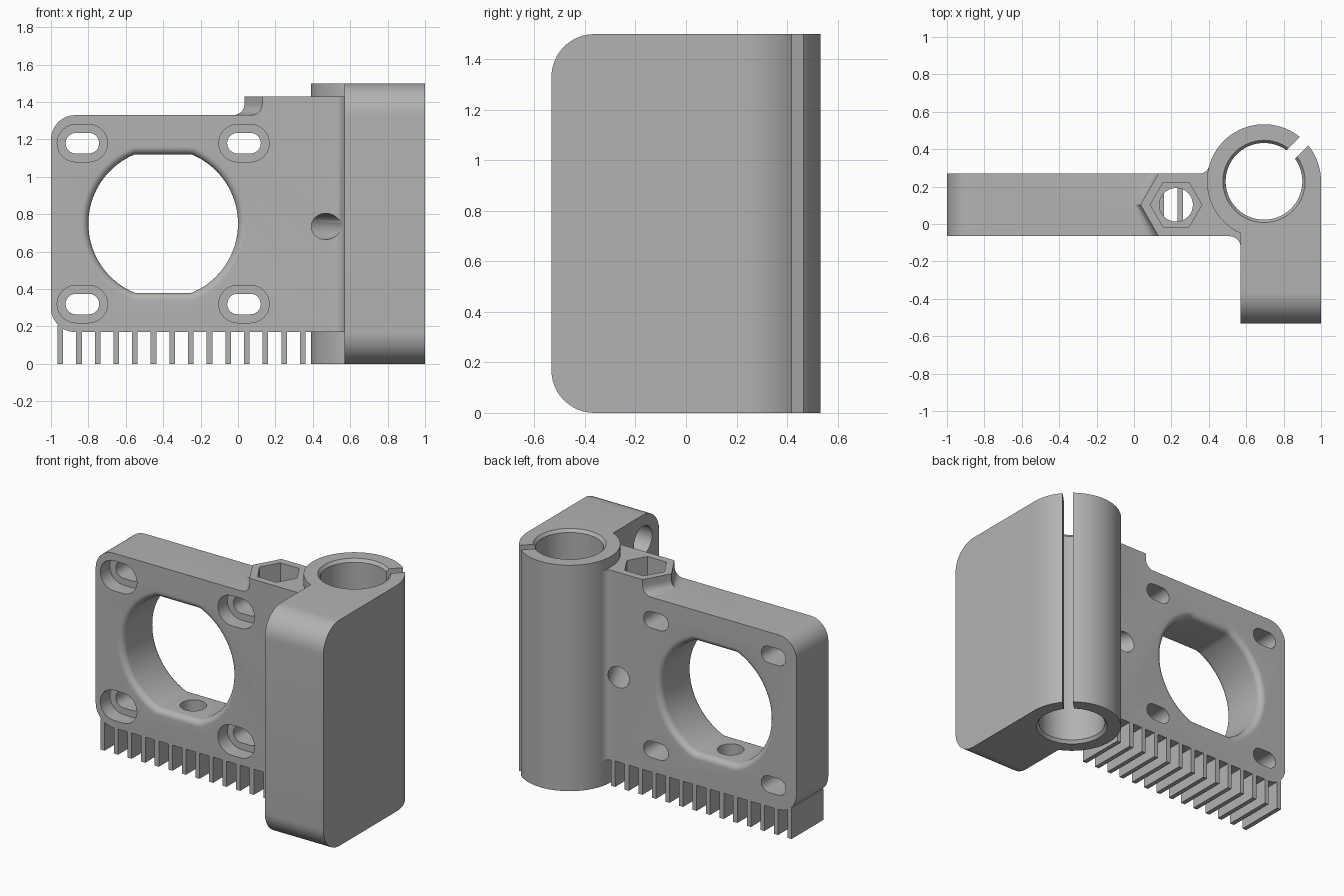
import bpy, bmesh
from math import sin, cos, pi, radians
from mathutils import Vector

cube = bpy.data.objects.get("Cube")
if cube:
    bpy.data.objects.remove(cube, do_unlink=True)

grey = bpy.data.materials.new("plain grey plastic")
grey.use_nodes = True
GREY = (0.45, 0.45, 0.45, 1)
grey.diffuse_color = GREY
grey.node_tree.nodes["Principled BSDF"].inputs["Base Color"].default_value = GREY

# Main sizes
Y0, Y1 = -0.065, 0.27            # plate thickness
YM = (Y0 + Y1) / 2
Z0, Z1, ZB = 0.17, 1.33, 1.43    # plate bottom, plate top, nut boss top
H = 1.5                          # clamp and arm height
CX, CY, CR = 0.695, 0.228, 0.305 # rod clamp
ARM_X, ARM_Y, ARM_R = 0.57, -0.533, 0.17
BORE_X, BORE_Z = -0.4, 0.75      # large opening


def loft(name, rings):
    """Closed solid through a list of equal-length point rings."""
    bm = bmesh.new()
    loops = [[bm.verts.new(p) for p in ring] for ring in rings]
    n = len(loops[0])
    for a, b in zip(loops, loops[1:]):
        for i in range(n):
            j = (i + 1) % n
            bm.faces.new((a[i], a[j], b[j], b[i]))
    bm.faces.new(loops[0])
    bm.faces.new(loops[-1])
    bmesh.ops.recalc_face_normals(bm, faces=bm.faces)
    mesh = bpy.data.meshes.new(name)
    bm.to_mesh(mesh)
    bm.free()
    mesh.materials.append(grey)
    ob = bpy.data.objects.new(name, mesh)
    bpy.context.collection.objects.link(ob)
    return ob


def prism(name, outline, axis, lo, hi):
    """Extrude a 2D outline along x, y or z."""
    place = {"x": lambda u, v, w: (w, u, v),
             "y": lambda u, v, w: (u, w, v),
             "z": lambda u, v, w: (u, v, w)}[axis]
    return loft(name, [[place(u, v, w) for u, v in outline] for w in (lo, hi)])


def arc(u, v, r, start, end, n=12):
    angles = [radians(start + (end - start) * i / n) for i in range(n + 1)]
    return [(u + r * cos(a), v + r * sin(a)) for a in angles]


def circle(u, v, r, n=64):
    return arc(u, v, r, 0, 360, n)[:-1]


def slot(u, v, half, r):
    return arc(u + half - r, v, r, -90, 90) + arc(u - half + r, v, r, 90, 270)


def rect(u0, v0, u1, v1):
    return [(u0, v0), (u1, v0), (u1, v1), (u0, v1)]


def boolean(target, tool, operation):
    """Apply one boolean and discard its tool."""
    tool.hide_render = True
    mod = target.modifiers.new("bool", "BOOLEAN")
    mod.operation, mod.solver, mod.object = operation, "EXACT", tool
    bpy.context.view_layer.update()
    result = bpy.data.meshes.new_from_object(
        target.evaluated_get(bpy.context.evaluated_depsgraph_get()))
    target.modifiers.clear()
    target.data = result
    bpy.data.objects.remove(tool, do_unlink=True)


# Plate with two rounded outer corners
R = 0.13
body = prism("motor_bracket",
             [(ARM_X + 0.05, Z0), (ARM_X + 0.05, Z1)]
             + arc(-1 + R, Z1 - R, R, 90, 180)
             + arc(-1 + R, Z0 + R, R, 180, 270), "y", Y0, Y1)

# Raised nut boss with a pointed end and a concave foot
def boss_ring(z, o):
    x = ARM_X + 0.05
    return [(x, Y0, z), (x, Y1, z), (0.13 - o, Y1, z),
            (0.035 - o, YM, z), (0.13 - o, Y0, z)]

F = 0.06
steps = [radians(90 * i / 8) for i in range(9)]
boss = loft("nut_boss", [boss_ring(Z1 - 0.1, F)]
            + [boss_ring(Z1 + F * (1 - cos(t)), F * (1 - sin(t))) for t in steps]
            + [boss_ring(ZB, 0)])

# Rod clamp, arm and the concave corners joining them to the plate
clamp = prism("rod_clamp", circle(CX, CY, CR, 96), "z", 0, H)
arm = prism("arm", [(CY, 0), (CY, H)]
            + arc(ARM_Y + ARM_R, H - ARM_R, ARM_R, 90, 180)
            + arc(ARM_Y + ARM_R, ARM_R, ARM_R, 180, 270), "x", ARM_X, 1)
front_fillet = prism("front_fillet",
                     arc(ARM_X - F, Y0 - F, F, 90, 0, 8)
                     + [(ARM_X + 0.03, Y0 - F), (ARM_X + 0.03, 0), (ARM_X - F, 0)],
                     "z", Z0, ZB)
back_fillet = prism("back_fillet",
                    arc(0.352, Y1 + 0.05, 0.05, -90, -15, 8)
                    + [(0.46, 0.25), (0.46, 0.2), (0.352, 0.2)], "z", Z0, ZB)
for part in (boss, clamp, arm, front_fillet, back_fillet):
    boolean(body, part, "UNION")

# Large opening: a circle with flattened top and bottom and rounded rims
def bore_ring(y, o):
    flat = 0.37 + o
    return [(BORE_X + u, y, BORE_Z + max(-flat, min(flat, v)))
            for u, v in circle(0, 0, 0.4 + o, 96)]

E = 0.04
rim = [(E * (1 - cos(t)), E * (1 - sin(t))) for t in steps]
cuts = [loft("bore", [bore_ring(Y0 - 0.1, E)]
             + [bore_ring(Y0 + d, o) for d, o in rim]
             + [bore_ring(Y1 - d, o) for d, o in reversed(rim)]
             + [bore_ring(Y1 + 0.1, E)])]

# Four mounting slots, recessed at the front
for sx in (-1, 1):
    for sz in (-1, 1):
        x, z = BORE_X + sx * 0.432, BORE_Z + sz * 0.43
        cuts.append(prism("slot", slot(x, z, 0.09, 0.055), "y", -0.2, 0.4))
        cuts.append(prism("recess", slot(x, z, 0.135, 0.1), "y", -0.2, Y0 + 0.1))

# Vertical holes and hexagonal nut pocket
cuts.append(prism("drain_hole", circle(BORE_X, YM, 0.08, 32), "z", 0.1, 0.5))
cuts.append(prism("bolt_hole", circle(0.225, YM, 0.09, 32), "z", 0.1, 1.6))
cuts.append(prism("nut_pocket", circle(0.225, YM, 0.138, 6), "z", ZB - 0.15, 1.6))

# Slanted hole through the plate beside the clamp
a, b = Vector((0.47, Y0, 0.735)), Vector((0.305, Y1, 0.735))
d = (b - a).normalized()
side = Vector((-d.y, d.x, 0))
cuts.append(loft("slanted_hole", [
    [p + side * u + Vector((0, 0, v)) for u, v in circle(0, 0, 0.07, 32)]
    for p in (a - d * 0.06, b + d * 0.1)]))

# Clamp bore with chamfered ends
sections = [(-0.1, 0.22), (0, 0.22), (0.02, 0.205),
            (H - 0.02, 0.205), (H, 0.22), (H + 0.1, 0.22)]
cuts.append(loft("rod_bore", [[(u, v, z) for u, v in circle(CX, CY, r, 80)]
                              for z, r in sections]))

# Diagonal clamp slit
k = 0.5 ** 0.5
slit = [(CX + k * (u - v), CY + k * (u + v)) for u, v in rect(0.1, -0.032, 0.5, 0.032)]
cuts.append(prism("slit", slit, "z", -0.1, H + 0.1))

# Blind rod sockets in the inner side of the arm
for z in (ARM_R, H - ARM_R):
    cuts.append(prism("rod_socket", circle(ARM_Y + ARM_R, z, 0.095, 40),
                      "x", ARM_X - 0.05, 0.93))

for tool in cuts:
    boolean(body, tool, "DIFFERENCE")

# Smooth curves, sharp edges
bpy.ops.object.select_all(action="DESELECT")
body.select_set(True)
bpy.context.view_layer.objects.active = body
bpy.ops.object.shade_smooth_by_angle(angle=radians(30))

# Row of thin support fins below the plate
for i in range(14):
    x = -0.95 + i * 0.0997
    top = 0.205 if i == 0 else Z0
    prism(f"support_fin_{i + 1}", rect(x - 0.015, 0, x + 0.015, top), "y", Y0, Y1)
